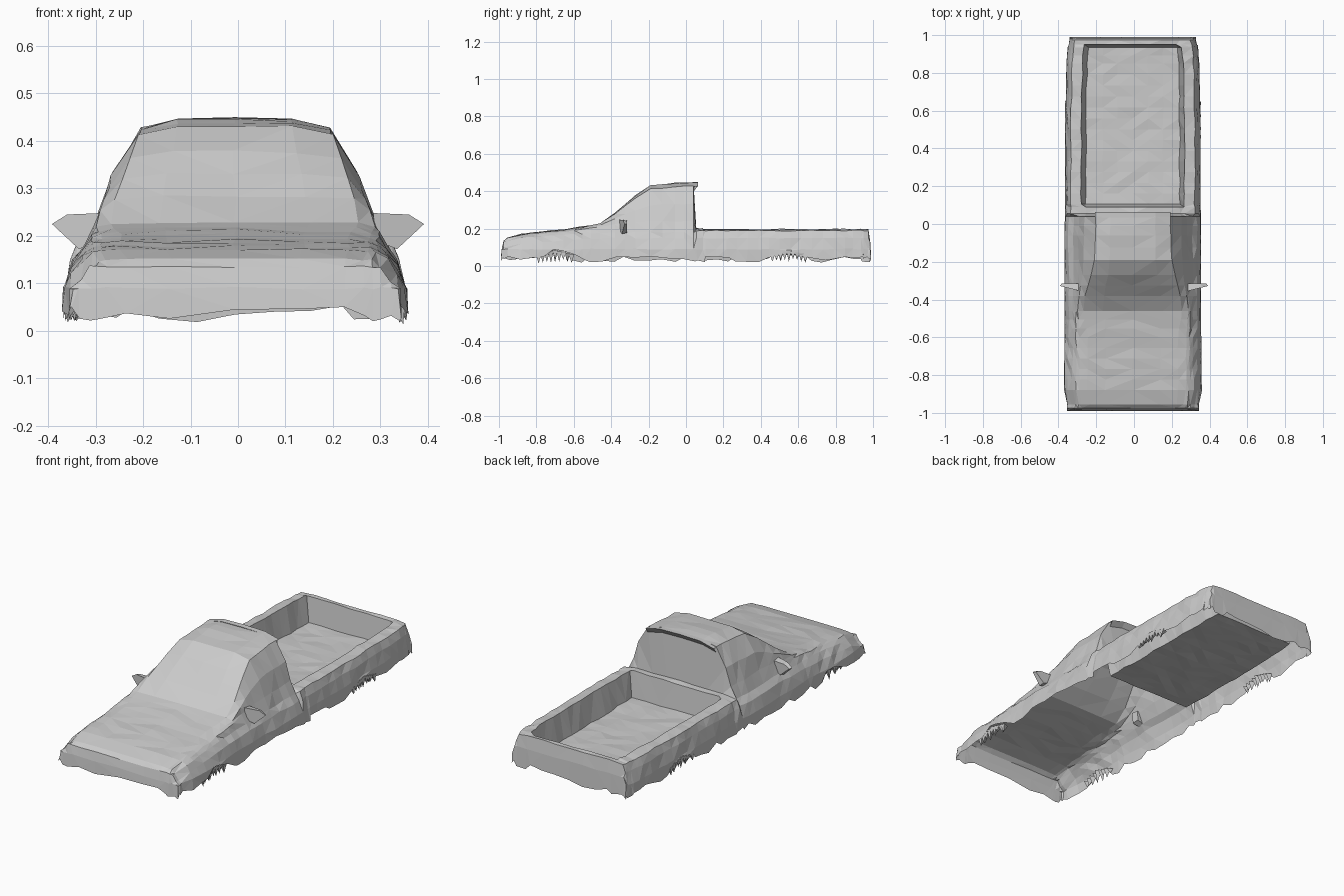
import bpy, bmesh, math, random
from mathutils import Vector

random.seed(4)
if "Cube" in bpy.data.objects:
    bpy.data.objects.remove(bpy.data.objects["Cube"])

grey = bpy.data.materials.new("plain grey")
grey.use_nodes = True
grey.diffuse_color = (0.6, 0.6, 0.6, 1)
grey.node_tree.nodes["Principled BSDF"].inputs["Base Color"].default_value = (0.6, 0.6, 0.6, 1)


def add_object(name, bm):
    mesh = bpy.data.meshes.new(name)
    bm.to_mesh(mesh)
    bm.free()
    mesh.materials.append(grey)
    obj = bpy.data.objects.new(name, mesh)
    bpy.context.collection.objects.link(obj)
    return obj


# Half sections, listed from the skirt up to the centre line
def upper(y, w, shoulder, belt_x, belt_z, roof_x, roof_z):
    edge_z = belt_z + (roof_z - belt_z) * 0.9
    return y, [(w, 0.035), (w - 0.005, 0.09), (w - 0.022, shoulder - 0.03),
               (w - 0.045, shoulder), (belt_x, belt_z),
               ((belt_x + roof_x) / 2 + 0.012, (belt_z + edge_z) / 2),
               (roof_x, edge_z), (roof_x * 0.6, roof_z - 0.002), (0, roof_z)]


def bed(y, w, floor):
    return y, [(w, 0.035), (w - 0.003, 0.09), (w - 0.015, 0.15), (w - 0.03, 0.19),
               (w - 0.085, 0.197), (w - 0.11, floor), (0.16, floor),
               (0.08, floor), (0, floor)]


def cap(section, y, top):
    return y, [(x, min(z, top)) for x, z in section[1]]


nose = upper(-0.955, 0.35, 0.135, 0.29, 0.148, 0.23, 0.155)
tail = bed(0.975, 0.335, 0.195)
stations = [
    cap(nose, -0.99, 0.035), cap(nose, -0.985, 0.09), cap(nose, -0.975, 0.135), nose,
    upper(-0.88, 0.365, 0.15, 0.30, 0.165, 0.24, 0.173),
    upper(-0.60, 0.362, 0.17, 0.30, 0.188, 0.24, 0.203),
    upper(-0.46, 0.362, 0.175, 0.30, 0.208, 0.26, 0.228),
    upper(-0.38, 0.362, 0.18, 0.295, 0.225, 0.25, 0.285),
    upper(-0.27, 0.362, 0.18, 0.292, 0.235, 0.22, 0.378),
    upper(-0.19, 0.362, 0.18, 0.290, 0.24, 0.205, 0.432),
    upper(-0.06, 0.362, 0.18, 0.290, 0.24, 0.20, 0.445),
    upper(0.04, 0.360, 0.18, 0.288, 0.24, 0.20, 0.448),
    bed(0.055, 0.360, 0.20), bed(0.09, 0.358, 0.20),
    bed(0.105, 0.358, 0.065), bed(0.50, 0.358, 0.06), bed(0.85, 0.352, 0.062),
    bed(0.935, 0.345, 0.065), bed(0.95, 0.34, 0.195), tail,
    cap(tail, 0.985, 0.13), cap(tail, 0.99, 0.035)]

# Fill in between the key stations
rows = []
for (ya, a), (yb, b) in zip(stations, stations[1:]):
    steps = max(1, round((yb - ya) / 0.055))
    for i in range(steps):
        t = i / steps
        rows.append((ya + (yb - ya) * t,
                     [Vector(p).lerp(Vector(q), t) for p, q in zip(a, b)]))
rows.append((stations[-1][0], [Vector(p) for p in stations[-1][1]]))


def skirt_height(y):
    arch = max(0, 1 - min(abs(y + 0.7), abs(y - 0.55)) / 0.14)
    return 0.037 + 0.045 * arch + random.uniform(-0.019, 0.016)


# Body shell: hood, cab and load bed in one open-bottomed skin
bm = bmesh.new()
grid = []
for r, (y, half) in enumerate(rows):
    ends = r in (0, len(rows) - 1)
    line = []
    for side in (1, -1):
        points = half if side == 1 else half[-2::-1]
        for p in points:
            x, z = p[0], p[1]
            yy = y
            if ends:
                z = skirt_height(y)
            elif p is half[0]:
                z = skirt_height(y)
                yy += random.uniform(-0.012, 0.012)
            else:
                z += random.uniform(-0.003, 0.003)
                x += random.uniform(-0.004, 0.004)
            line.append(bm.verts.new((side * x - 0.006, yy, z)))
    grid.append(line)
for a, b in zip(grid, grid[1:]):
    for i in range(len(a) - 1):
        bm.faces.new((a[i], b[i], b[i + 1], a[i + 1]))
bmesh.ops.remove_doubles(bm, verts=bm.verts, dist=0.0008)
bmesh.ops.triangulate(bm, faces=bm.faces[:])
bmesh.ops.recalc_face_normals(bm, faces=bm.faces)
if sum(f.normal.z * f.calc_area() for f in bm.faces) < 0:
    bmesh.ops.reverse_faces(bm, faces=bm.faces[:])
add_object("body_shell", bm)

# Small lip at the back of the roof
bm = bmesh.new()
lip = []
for x, z in ((-0.2, 0.425), (-0.12, 0.445), (0, 0.448), (0.12, 0.445), (0.2, 0.425)):
    lip.append([bm.verts.new((x - 0.006, y, z + dz))
                for y, dz in ((0.035, 0.001), (0.063, 0.002), (0.042, -0.025))])
for a, b in zip(lip, lip[1:]):
    for i in range(3):
        j = (i + 1) % 3
        bm.faces.new((a[i], b[i], b[j], a[j]))
bmesh.ops.recalc_face_normals(bm, faces=bm.faces)
add_object("roof_lip", bm)

# Door mirrors: tapered wedges
for side, name in ((1, "left"), (-1, "right")):
    bm = bmesh.new()
    outline = ((0.285, 0.248), (0.36, 0.245), (0.392, 0.225), (0.335, 0.172), (0.29, 0.19))
    front = [bm.verts.new((side * x, -0.355 + (x - 0.285) * 0.25, z)) for x, z in outline]
    back = [bm.verts.new((side * (x * 0.9 + 0.03), -0.315, z * 0.85 + 0.032)) for x, z in outline]
    bm.faces.new(front)
    bm.faces.new(back)
    for i in range(5):
        j = (i + 1) % 5
        bm.faces.new((front[i], front[j], back[j], back[i]))
    bmesh.ops.recalc_face_normals(bm, faces=bm.faces)
    add_object(name + "_mirror", bm)

# Ragged tyre remnants hanging inside the wheel arches
for end, centre in (("front", -0.7), ("rear", 0.55)):
    for side, name in ((1, "left"), (-1, "right")):
        bm = bmesh.new()
        for i in range(9):
            y = centre + (i - 4) * 0.022
            top = 0.085 - 0.006 * abs(i - 4)
            tip = random.uniform(0.012, 0.04)
            base = [bm.verts.new((side * x - 0.006, y + dy, top))
                    for x, dy in ((0.325, 0), (0.358, -0.014), (0.358, 0.014))]
            point = bm.verts.new((side * random.uniform(0.335, 0.362) - 0.006, y, tip))
            bm.faces.new(base)
            for k in range(3):
                bm.faces.new((base[k], base[(k + 1) % 3], point))
        bmesh.ops.recalc_face_normals(bm, faces=bm.faces)
        add_object(f"{end}_{name}_tyre_fringe", bm)
